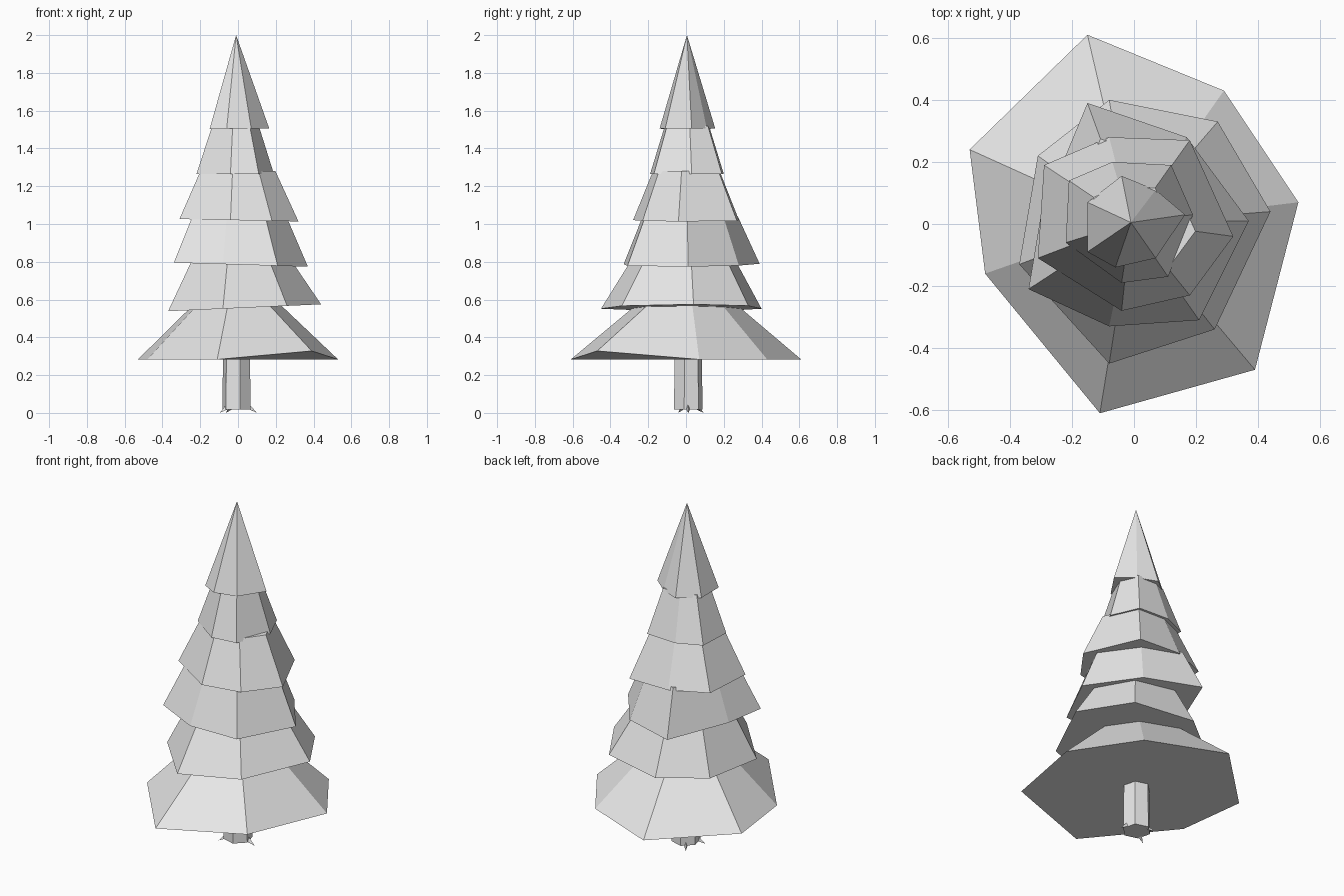
import bpy, bmesh
from math import cos, sin, radians
from mathutils import Vector

old = bpy.data.objects.get("Cube")
if old:
    bpy.data.objects.remove(old, do_unlink=True)

# One pale grey for the whole tree
grey = bpy.data.materials.new("pale_grey")
grey.use_nodes = True
colour = (0.8, 0.8, 0.8, 1)
grey.diffuse_color = colour
grey.node_tree.nodes["Principled BSDF"].inputs["Base Color"].default_value = colour


def loft(name, lower, upper):
    """Flat-shaded solid between two loops; a single upper point makes a cone."""
    bm = bmesh.new()
    low = [bm.verts.new(p) for p in lower]
    top = [bm.verts.new(p) for p in upper]
    count = len(low)
    bm.faces.new(low[::-1])
    if len(top) > 1:
        bm.faces.new(top)
    for i in range(count):
        j = (i + 1) % count
        if len(top) == 1:
            bm.faces.new((low[i], low[j], top[0]))
        else:
            bm.faces.new((low[i], low[j], top[j], top[i]))
    bmesh.ops.recalc_face_normals(bm, faces=bm.faces[:])
    mesh = bpy.data.meshes.new(name)
    bm.to_mesh(mesh)
    bm.free()
    mesh.materials.append(grey)
    obj = bpy.data.objects.new(name, mesh)
    bpy.context.collection.objects.link(obj)
    return obj


# Uneven seven-sided skirts: height, sideways tilt, top height, top scale, corners
tiers = [
    (.283, 0, .57, .44, [(.53, .07), (.29, .43), (-.15, .61), (-.53, .24),
                         (-.48, -.16), (-.11, -.61), (.39, -.47)]),
    (.555, .045, .8, .66, [(.44, .04), (.27, .33), (-.08, .4), (-.31, .22),
                           (-.37, -.13), (-.08, -.45), (.26, -.34)]),
    (.785, -.03, 1.04, .7, [(.37, .01), (.17, .28), (-.15, .39), (-.3, .03),
                            (-.34, -.21), (-.08, -.33), (.21, -.31)]),
    (1.02, -.02, 1.28, .63, [(.32, -.04), (.18, .27), (-.08, .28), (-.29, .19),
                             (-.31, -.11), (-.04, -.28), (.18, -.23)]),
    (1.265, 0, 1.52, .6, [(.19, .03), (.12, .19), (-.07, .2), (-.21, .14),
                          (-.22, -.06), (-.04, -.19), (.11, -.17)]),
    (1.505, .01, 2, 0, [(.165, .03), (.07, .11), (-.04, .155), (-.15, .07),
                        (-.15, -.09), (-.06, -.14), (.07, -.11)]),
]
axis = Vector((-.01, .005))
for number, (z, tilt, z_top, scale, corners) in enumerate(tiers, 1):
    lower = [Vector((x, y, z + tilt * x)) for x, y in corners]
    if number == 1:
        lower[-1].z += .045  # one lifted corner on the lowest skirt
    if scale:
        upper = [(*(axis + (p.xy - axis) * scale), z_top) for p in lower]
    else:
        upper = [(*axis, z_top)]
    loft(f"foliage_tier_{number}", lower, upper)


# Six-sided trunk
def trunk_loop(radius, z):
    angles = [radians(44 + 60 * i) for i in range(6)]
    return [(radius * cos(a) - .008, radius * sin(a) + .012, z) for a in angles]


loft("trunk", trunk_loop(.078, .018), trunk_loop(.074, .31))

# Small pointed roots around the foot of the trunk
for number, angle in enumerate((2, 125, 208), 1):
    out = Vector((cos(radians(angle)), sin(radians(angle)), 0))
    side = Vector((-out.y, out.x, 0)) * .012
    foot = Vector((-.004, .008, 0)) + out * .06
    base = [foot + side + Vector((0, 0, .02)), foot - side + Vector((0, 0, .02)),
            foot + Vector((0, 0, .05))]
    loft(f"root_{number}", base, [foot + out * .045])
